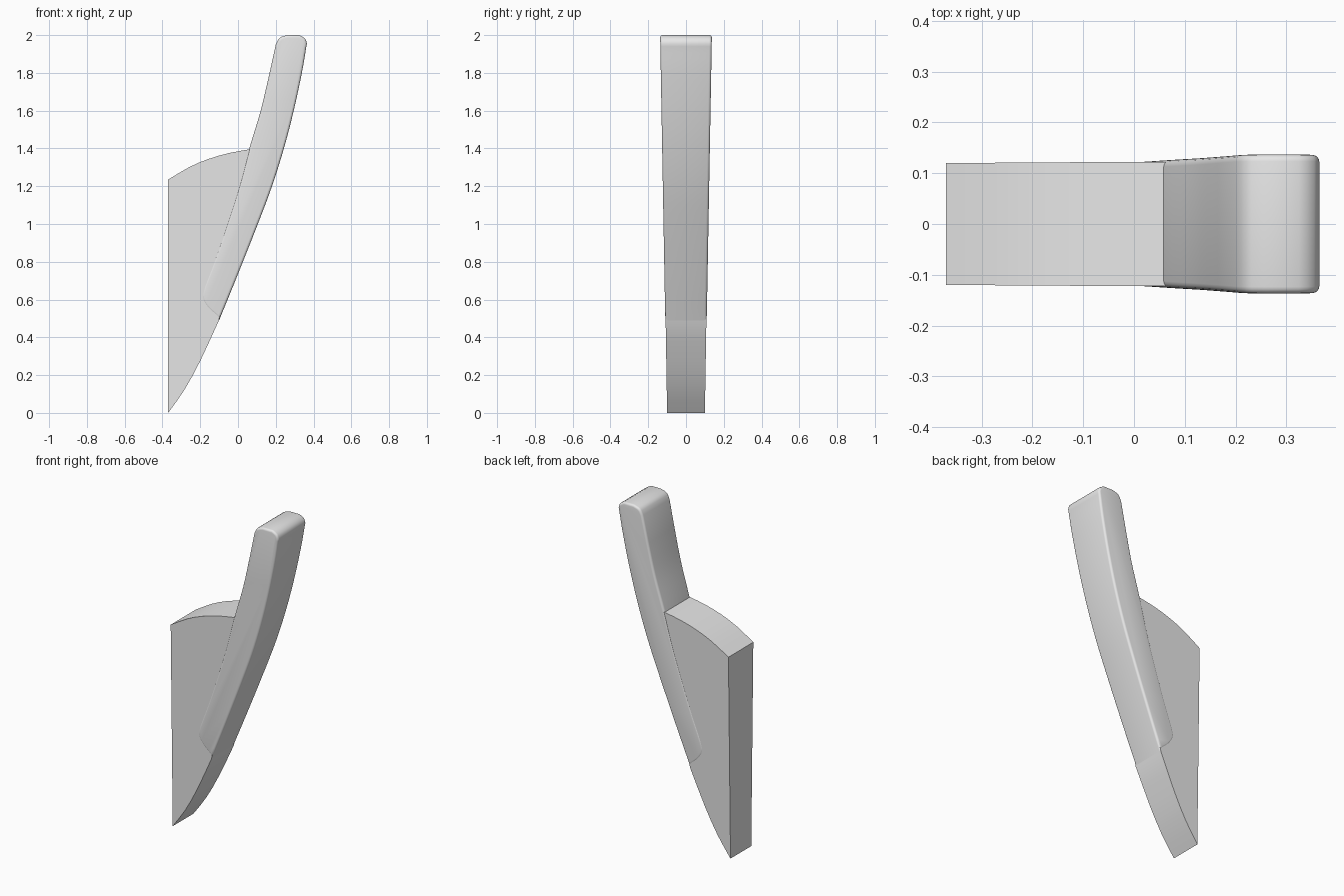
import bpy, bmesh
from mathutils import Vector

cube = bpy.data.objects.get("Cube")
if cube:
    bpy.data.objects.remove(cube, do_unlink=True)

grey = bpy.data.materials.new("light_grey")
grey.use_nodes = True
grey.diffuse_color = (0.8, 0.8, 0.8, 1)
grey.node_tree.nodes["Principled BSDF"].inputs["Base Color"].default_value = (0.8, 0.8, 0.8, 1)


def smooth_path(points, steps=4):
    """Catmull-Rom curve through the points."""
    p = [Vector(q) for q in points]
    p = [2 * p[0] - p[1]] + p + [2 * p[-1] - p[-2]]
    out = []
    for a, b, c, d in zip(p, p[1:], p[2:], p[3:]):
        for i in range(steps):
            t = i / steps
            out.append(0.5 * (2 * b + (c - a) * t + (2 * a - 5 * b + 4 * c - d) * t**2
                              + (3 * b - a - 3 * c + d) * t**3))
    return out + [p[-2]]


def tapered_slab(name, outline, base, slope, rounding=0):
    """Side outline given depth along y; half depth grows with height."""
    bm = bmesh.new()
    sides = [[bm.verts.new((x, s * (base + slope * z), z)) for x, z in outline] for s in (-1, 1)]
    front, back = sides
    caps = [bm.faces.new(front), bm.faces.new(back[::-1])]
    n = len(outline)
    for i in range(n):
        j = (i + 1) % n
        bm.faces.new((front[j], front[i], back[i], back[j]))
    bmesh.ops.recalc_face_normals(bm, faces=bm.faces)
    if rounding:
        rim = list({e for f in caps for e in f.edges})
        bmesh.ops.bevel(bm, geom=rim, offset=rounding, segments=4, profile=0.5,
                        affect='EDGES', clamp_overlap=True)
    mesh = bpy.data.meshes.new(name)
    bm.to_mesh(mesh)
    bm.free()
    mesh.materials.append(grey)
    obj = bpy.data.objects.new(name, mesh)
    bpy.context.collection.objects.link(obj)
    bpy.ops.object.select_all(action='DESELECT')
    obj.select_set(True)
    bpy.context.view_layer.objects.active = obj
    bpy.ops.object.shade_smooth_by_angle(angle=0.55)
    return obj


# Curved bar with rounded rim
outer_edge = smooth_path([(-0.10, 0.49), (0.0, 0.735), (0.105, 1.0), (0.18, 1.2),
                          (0.243, 1.4), (0.295, 1.6), (0.338, 1.8), (0.362, 1.94)])
top_end = smooth_path([(0.365, 1.955), (0.355, 1.982), (0.325, 2.0)], 2)
top_end += smooth_path([(0.26, 2.0), (0.22, 1.985), (0.2, 1.95)], 3)
inner_edge = smooth_path([(0.165, 1.79), (0.12, 1.6), (0.06, 1.4), (0.0, 1.18),
                          (-0.1, 0.88), (-0.18, 0.67)])
foot = smooth_path([(-0.193, 0.625), (-0.185, 0.59), (-0.155, 0.548), (-0.115, 0.513)], 3)
tapered_slab("curved_bar", outer_edge + top_end + inner_edge + foot, 0.101, 0.018, 0.025)

# Mounting bracket behind the bar
lower_edge = smooth_path([(-0.37, 0.0), (-0.285, 0.12), (-0.2, 0.275), (-0.103, 0.485)], 2)
hidden_edge = [(-0.06, 0.68), (0.04, 1.1), (0.09, 1.395)]
top_edge = smooth_path([(0.06, 1.395), (-0.05, 1.375), (-0.16, 1.343), (-0.26, 1.3), (-0.37, 1.235)], 2)
tapered_slab("bracket", lower_edge + hidden_edge + top_edge, 0.1, 0.016)
